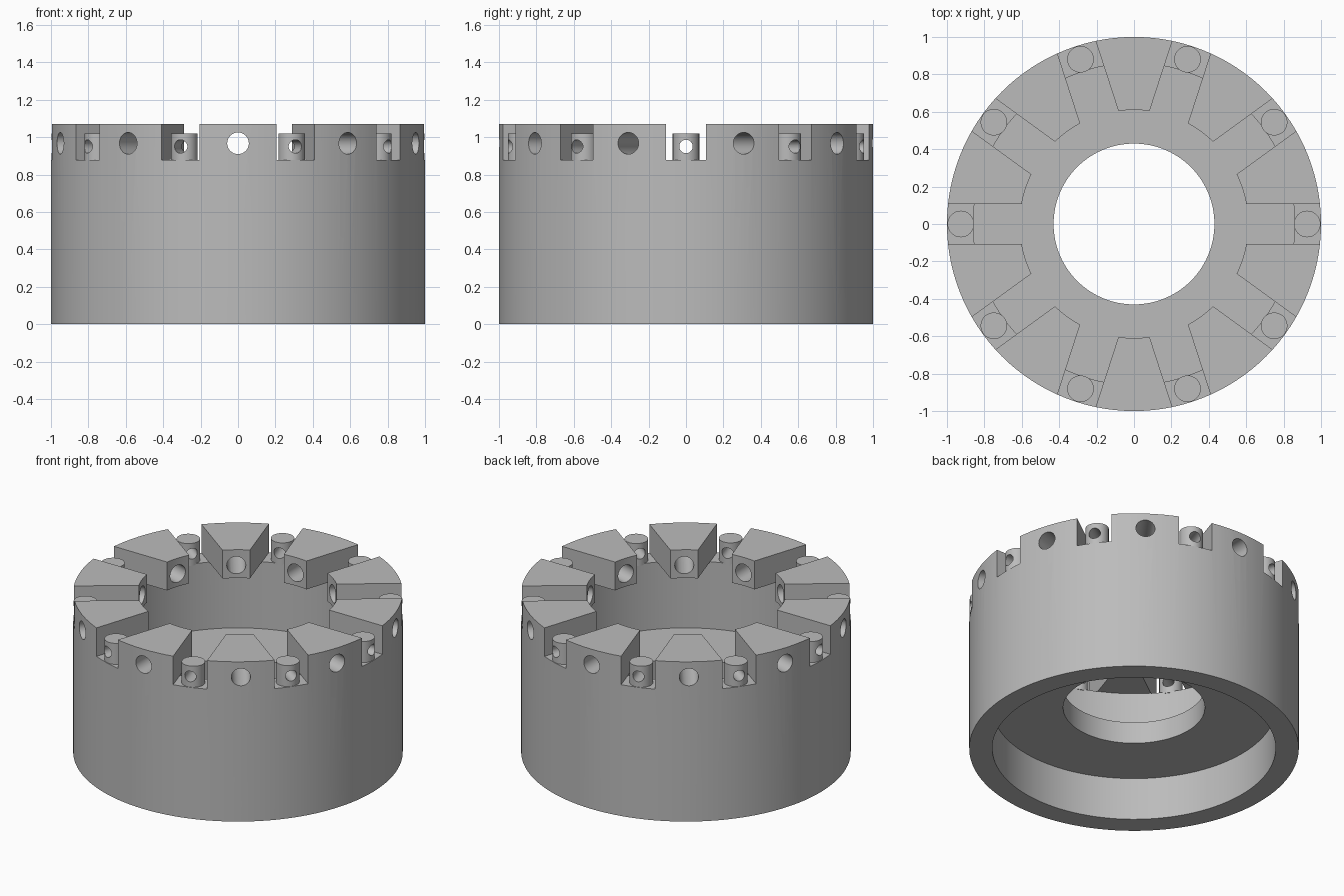
import bpy, bmesh
from math import pi, tau
from mathutils import Matrix, Vector

cube = bpy.data.objects.get("Cube")
if cube:
    bpy.data.objects.remove(cube)

COUNT = 10          # teeth, slots and pins around the ring
STEP = tau / COUNT
RIM, TOP = 0.88, 1.07

grey = bpy.data.materials.new("plain grey")
grey.use_nodes = True
grey.diffuse_color = (0.5, 0.5, 0.5, 1)
grey.node_tree.nodes["Principled BSDF"].inputs["Base Color"].default_value = (0.5, 0.5, 0.5, 1)


def add_object(name, bm, helper=False):
    bmesh.ops.recalc_face_normals(bm, faces=bm.faces)
    mesh = bpy.data.meshes.new(name)
    bm.to_mesh(mesh)
    bm.free()
    mesh.materials.append(grey)
    obj = bpy.data.objects.new(name, mesh)
    bpy.context.scene.collection.objects.link(obj)
    obj.hide_render = helper
    return obj


def add_rod(bm, radius, start, end, z, angle):
    """Radial cylinder lying along the given direction."""
    place = (Matrix.Rotation(angle, 4, 'Z')
             @ Matrix.Translation(((start + end) / 2, 0, z))
             @ Matrix.Rotation(pi / 2, 4, 'Y'))
    bmesh.ops.create_cone(bm, cap_ends=True, segments=32, radius1=radius,
                          radius2=radius, depth=end - start, matrix=place)


def cut_and_smooth(obj, cutter):
    """Apply the cut, drop the cutter and shade with sharp edges."""
    mod = obj.modifiers.new("cut", 'BOOLEAN')
    mod.operation = 'DIFFERENCE'
    mod.solver = 'EXACT'
    mod.object = cutter
    bpy.ops.object.select_all(action='DESELECT')
    bpy.context.view_layer.objects.active = obj
    obj.select_set(True)
    bpy.ops.object.modifier_apply(modifier=mod.name)
    bpy.data.objects.remove(cutter)
    bpy.ops.object.shade_smooth_by_angle(angle=pi / 6)


# Ring body: wall, inner web with a centre hole, overhanging head
profile = [(0.86, 0), (1, 0), (1, TOP), (0.61, TOP), (0.61, RIM), (0.86, RIM),
           (0.86, 0.43), (0.43, 0.43), (0.43, 0.285), (0.86, 0.285)]
bm = bmesh.new()
verts = [bm.verts.new((r, 0, z)) for r, z in profile]
edges = [bm.edges.new((a, b)) for a, b in zip(verts, verts[1:] + verts[:1])]
bmesh.ops.spin(bm, geom=verts + edges, cent=(0, 0, 0), axis=(0, 0, 1),
               angle=tau, steps=120, use_merge=True)
bmesh.ops.remove_doubles(bm, verts=bm.verts, dist=1e-4)
body = add_object("toothed_ring", bm)

# Slots between the teeth, and a radial bore through each tooth
bm = bmesh.new()
for i in range(COUNT):
    low = RIM - 0.001
    slot = (Matrix.Rotation(i * STEP, 4, 'Z')
            @ Matrix.Translation((0.84, 0, low + 0.15))
            @ Matrix.Diagonal(Vector((0.52, 0.215, 0.3, 1))))
    bmesh.ops.create_cube(bm, size=1, matrix=slot)
    add_rod(bm, 0.058, 0.55, 1.1, 0.967, (i + 0.5) * STEP)
cut_and_smooth(body, add_object("slot_cutter", bm, helper=True))

# Bored pin standing in a slot, repeated around the rim
bm = bmesh.new()
bmesh.ops.create_cone(bm, cap_ends=True, segments=48, radius1=0.071, radius2=0.071,
                      depth=0.15, matrix=Matrix.Translation((0.926, 0, 0.945)))
pin = add_object("pin_1", bm)
bm = bmesh.new()
add_rod(bm, 0.036, 0.8, 1.05, 0.95, 0)
cut_and_smooth(pin, add_object("pin_cutter", bm, helper=True))
for i in range(1, COUNT):
    twin = pin.copy()
    twin.name = f"pin_{i + 1}"
    twin.rotation_euler.z = i * STEP
    bpy.context.scene.collection.objects.link(twin)
